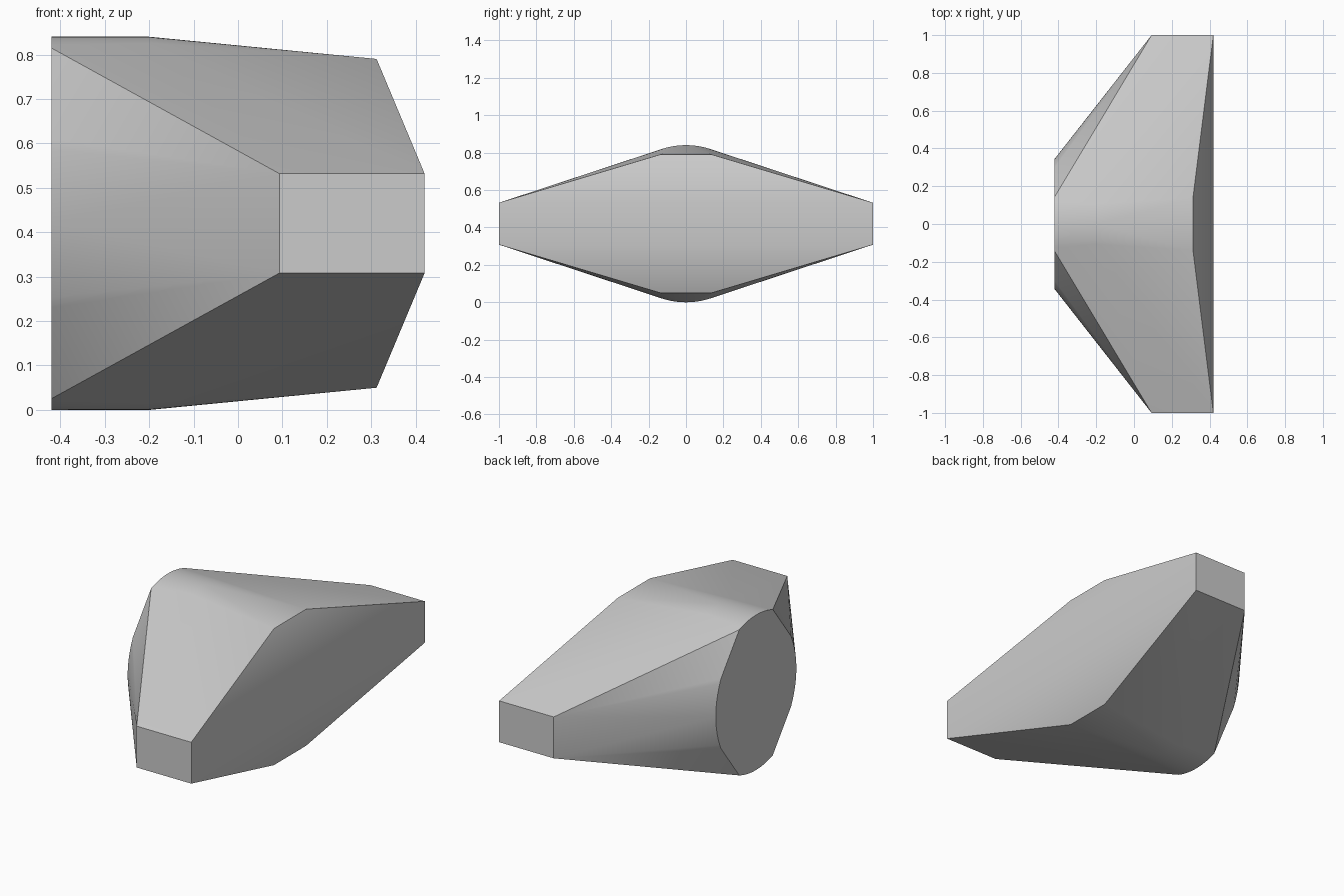
import bpy, bmesh
from math import sin, cos, radians

cube = bpy.data.objects.get("Cube")
if cube:
    bpy.data.objects.remove(cube, do_unlink=True)

MID = 0.42          # height of the horizontal mirror plane
BACK = -0.42        # flat rounded end
R = 0.42            # radius of the crown

grey = bpy.data.materials.new("light grey")
grey.use_nodes = True
grey.diffuse_color = (0.6, 0.6, 0.6, 1)
grey.node_tree.nodes["Principled BSDF"].inputs["Base Color"].default_value = (0.6, 0.6, 0.6, 1)


def mirrored(x, y, dz):
    """The point in all four quadrants about the centre line."""
    return {(x, sy * y, MID + sz * dz) for sy in (1, -1) for sz in (1, -1)}


points = set()
# Crown arc at the rounded end, carried forward as a short barrel
for i in range(9):
    a = radians(20 * i / 8)
    points |= mirrored(BACK, R * sin(a), R * cos(a))
    if i < 8:
        points |= mirrored(-0.2, R * sin(a) * 0.85, R * cos(a * 0.85))
# Shallow side arc of the rounded end
for i in range(9):
    t = i / 8
    points |= mirrored(BACK, 0.345 - 0.045 * t * t, 0.19 * t)
# Square wing tips
for x in (0.093, 0.42):
    points |= mirrored(x, 1.0, 0.112)
# Short ridge above and below the broad face
points |= mirrored(0.312, 0.137, 0.37)

# Skin everything with one convex shell
bm = bmesh.new()
for p in sorted(points):
    bm.verts.new(p)
result = bmesh.ops.convex_hull(bm, input=bm.verts)
loose = [v for v in bm.verts if not v.link_faces]
bmesh.ops.delete(bm, geom=loose, context='VERTS')
bmesh.ops.dissolve_limit(bm, angle_limit=radians(0.3), verts=bm.verts, edges=bm.edges)
bmesh.ops.recalc_face_normals(bm, faces=bm.faces)

mesh = bpy.data.meshes.new("winged_body")
bm.to_mesh(mesh)
bm.free()
mesh.materials.append(grey)
body = bpy.data.objects.new("winged_body", mesh)
bpy.context.collection.objects.link(body)

for o in bpy.context.selected_objects:
    o.select_set(False)
body.select_set(True)
bpy.context.view_layer.objects.active = body
bpy.ops.object.shade_smooth_by_angle(angle=radians(30))
